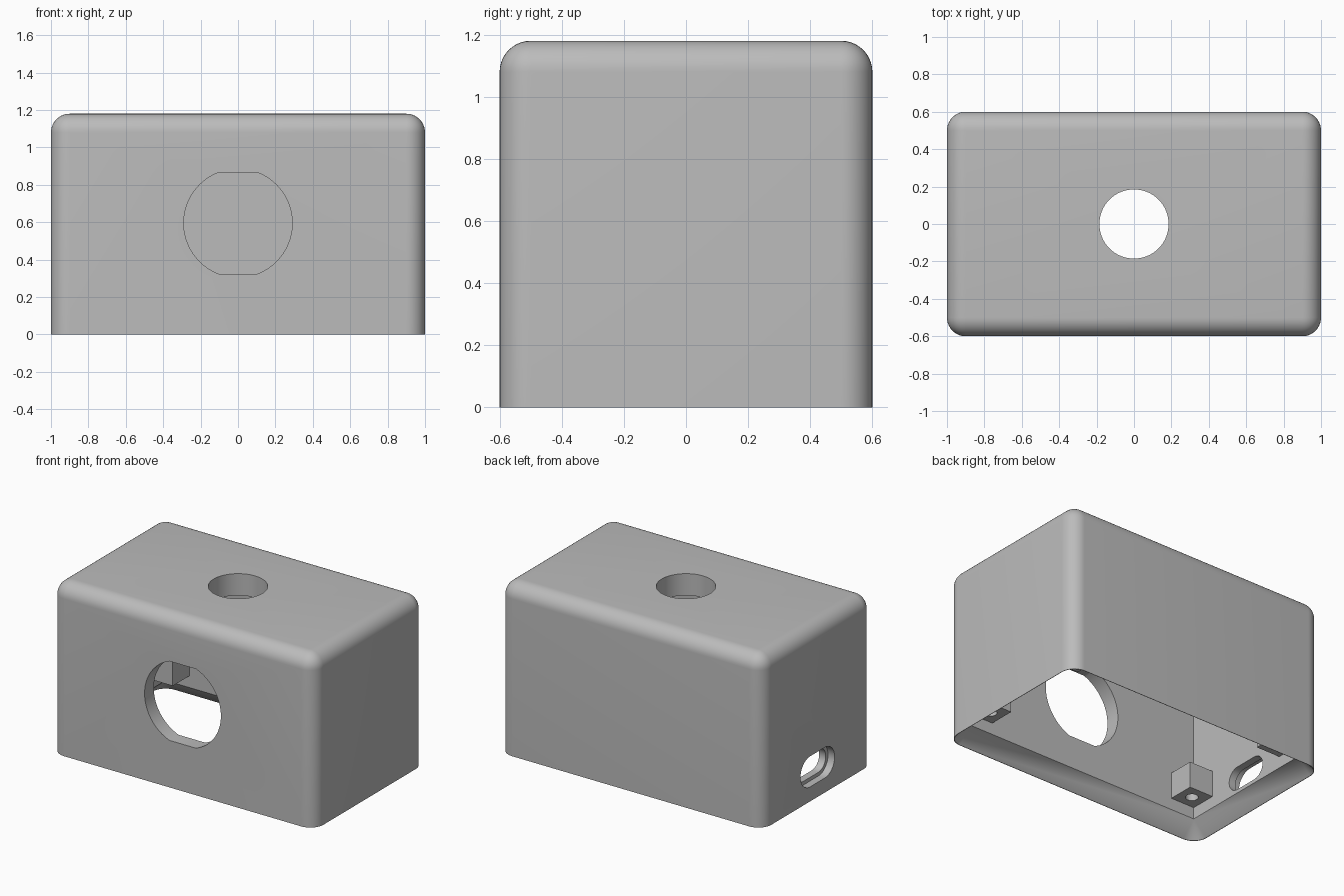
import bpy, bmesh, math
from mathutils import Matrix

if "Cube" in bpy.data.objects:
    bpy.data.objects.remove(bpy.data.objects["Cube"])

W, D, H = 2.0, 1.2, 1.18      # outer size
R = 0.1                       # outer edge radius
WALL, ROOF = 0.1, 0.15        # shell thickness
POST, POST_Z = 0.18, 0.18     # screw post size and underside height

grey = bpy.data.materials.new("light_grey")
grey.use_nodes = True
grey.diffuse_color = (0.5, 0.5, 0.5, 1)
grey.node_tree.nodes["Principled BSDF"].inputs["Base Color"].default_value = (0.5, 0.5, 0.5, 1)


def finish(bm, name):
    bmesh.ops.recalc_face_normals(bm, faces=bm.faces)
    mesh = bpy.data.meshes.new(name)
    bm.to_mesh(mesh)
    bm.free()
    mesh.materials.append(grey)
    ob = bpy.data.objects.new(name, mesh)
    bpy.context.collection.objects.link(ob)
    return ob


def box(name, lo, hi):
    bm = bmesh.new()
    bmesh.ops.create_cube(bm, size=1)
    for v in bm.verts:
        v.co = [l if c < 0 else h for c, l, h in zip(v.co, lo, hi)]
    return finish(bm, name)


def prism(name, outline, depth, matrix):
    """Extrude a flat outline along its local z, then place it."""
    bm = bmesh.new()
    face = bm.faces.new([bm.verts.new((x, y, 0)) for x, y in outline])
    ext = bmesh.ops.extrude_face_region(bm, geom=[face])
    for v in ext["geom"]:
        if isinstance(v, bmesh.types.BMVert):
            v.co.z += depth
    bm.transform(matrix)
    return finish(bm, name)


def rounded(w, h, r, n=12):
    """Rounded rectangle outline centred on the origin."""
    pts = []
    for q, (sx, sy) in enumerate([(1, 1), (-1, 1), (-1, -1), (1, -1)]):
        for i in range(n + 1):
            a = (q + i / n) * math.pi / 2
            p = (sx * (w / 2 - r) + r * math.cos(a), sy * (h / 2 - r) + r * math.sin(a))
            if not pts or math.dist(p, pts[-1]) > 1e-5:
                pts.append(p)
    if math.dist(pts[0], pts[-1]) < 1e-5:
        pts.pop()
    return pts


def circle(r, n=64, limit=10):
    ring = [(r * math.cos(2 * math.pi * i / n), r * math.sin(2 * math.pi * i / n)) for i in range(n)]
    return [(x, y) for x, y in ring if abs(y) < limit]


def cut(ob, cutter):
    cutter.hide_render = True
    mod = ob.modifiers.new("cut", "BOOLEAN")
    mod.operation, mod.solver, mod.object = "DIFFERENCE", "EXACT", cutter
    bpy.context.view_layer.objects.active = ob
    bpy.ops.object.modifier_apply(modifier=mod.name)
    bpy.data.objects.remove(cutter)


def smooth(ob):
    bpy.ops.object.select_all(action="DESELECT")
    ob.select_set(True)
    bpy.context.view_layer.objects.active = ob
    bpy.ops.object.shade_smooth_by_angle(angle=math.radians(30))


# Outer body: rounded everywhere but at the open bottom
shell = box("shell", (-W / 2, -D / 2, 0), (W / 2, D / 2, H))
bm = bmesh.new()
bm.from_mesh(shell.data)
edges = [e for e in bm.edges if max(v.co.z for v in e.verts) > 0.01]
bmesh.ops.bevel(bm, geom=edges, offset=R, segments=10, profile=0.5, affect="EDGES")
bm.to_mesh(shell.data)
bm.free()

# Square-cornered cavity
ix, iy = W / 2 - WALL, D / 2 - WALL
cut(shell, box("cavity", (-ix, -iy, -0.1), (ix, iy, H - ROOF)))

# Bevelled mouth, from a sharp rectangle out to the rounded rim
bm = bmesh.new()
for x, y in rounded(W - 0.006, D - 0.006, R):
    bm.verts.new((x, y, 0))
    bm.verts.new((x, y, -0.05))
for sx in (-1, 1):
    for sy in (-1, 1):
        bm.verts.new((sx * ix, sy * iy, WALL))
bmesh.ops.convex_hull(bm, input=bm.verts)
cut(shell, finish(bm, "mouth"))

# Round hole in the roof
cut(shell, prism("roof_hole", circle(0.185), 0.4, Matrix.Translation((0, 0, H - 0.3))))

# Large front hole with flat top and bottom
half = 0.272
chord = math.sqrt(0.29 ** 2 - half ** 2)
outline = circle(0.29, 96, half) + [(sx * chord, sy * half) for sx in (-1, 1) for sy in (-1, 1)]
outline.sort(key=lambda p: math.atan2(p[1], p[0]))
cut(shell, prism("front_hole", outline, 0.4,
                 Matrix.Translation((0, -D / 2 + 0.2, 0.595)) @ Matrix.Rotation(math.pi / 2, 4, "X")))

# Stepped cable slot in one end
upright = Matrix(((0, 0, 1, 0), (1, 0, 0, 0), (0, 1, 0, 0), (0, 0, 0, 1)))
for w, h, x_end in ((0.37, 0.21, -W / 2 + 0.05), (0.32, 0.16, -W / 2 + 0.2)):
    cut(shell, prism("slot", rounded(w, h, h / 2), x_end + W / 2 + 0.1,
                     Matrix.Translation((-W / 2 - 0.1, 0, 0.205)) @ upright))
smooth(shell)

# Screw posts in the four inner corners
for sx, side in ((-1, "right"), (1, "left")):
    for sy, end in ((-1, "front"), (1, "back")):
        xs = sorted((sx * (ix + 0.01), sx * (ix - POST)))
        ys = sorted((sy * (iy + 0.01), sy * (iy - POST)))
        post = box(f"{end}_{side}_screw_post", (xs[0], ys[0], POST_Z), (xs[1], ys[1], POST_Z + POST))
        centre = (sx * (ix - POST / 2), sy * (iy - POST / 2), POST_Z - 0.05)
        cut(post, prism("screw_hole", circle(0.04, 24), 0.19, Matrix.Translation(centre)))
        smooth(post)
